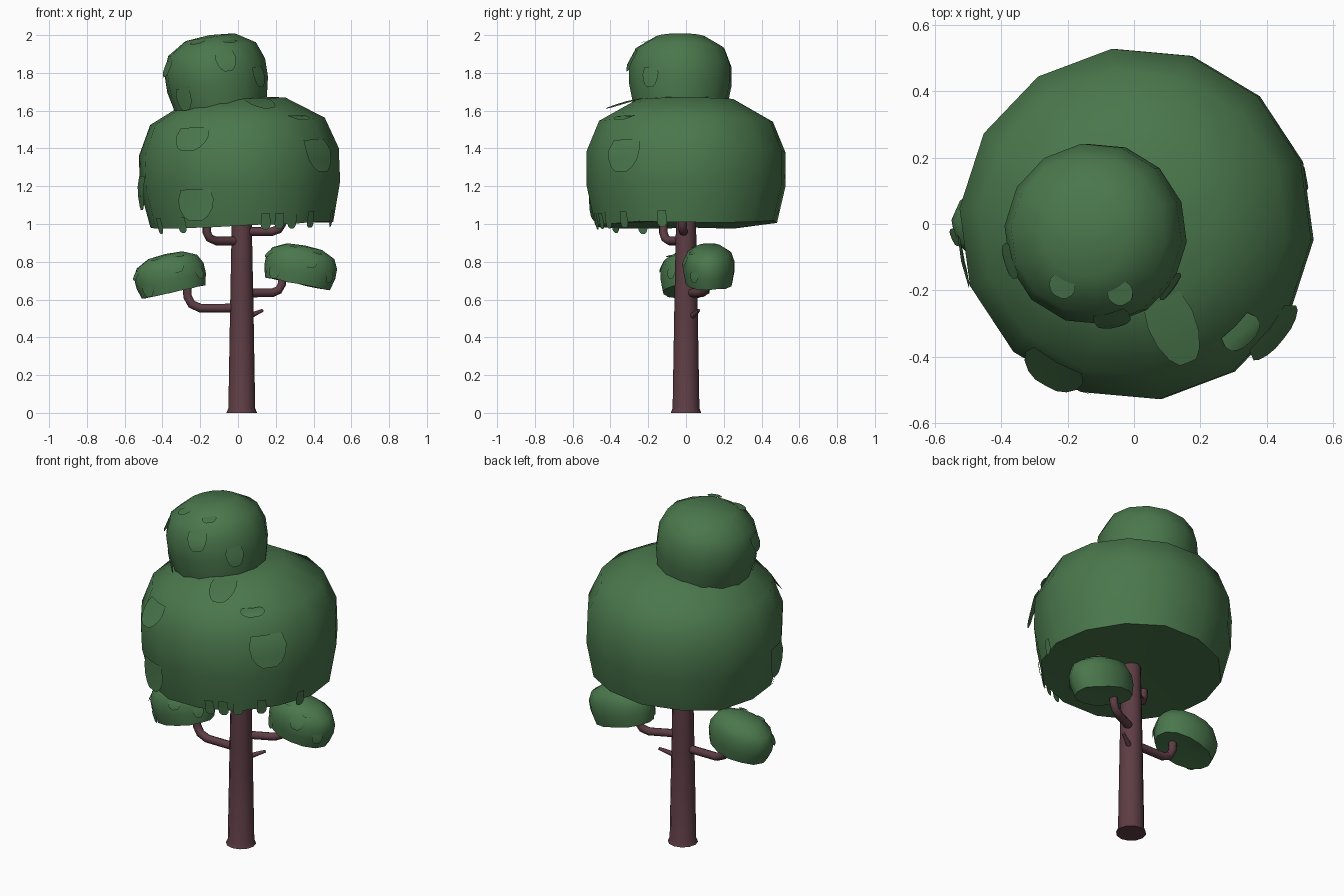
import bpy, bmesh, math, random
from mathutils import Vector

if "Cube" in bpy.data.objects:
    bpy.data.objects.remove(bpy.data.objects["Cube"])

random.seed(4)


def material(name, rgb):
    m = bpy.data.materials.new(name)
    m.diffuse_color = (*rgb, 1)
    m.use_nodes = True
    m.node_tree.nodes["Principled BSDF"].inputs["Base Color"].default_value = m.diffuse_color
    return m


GREEN = material("leaf_green", (0.068, 0.185, 0.072))
BARK = material("bark", (0.11, 0.047, 0.058))

# Half profile of a leaf dome (radius, height) from crown to rim, plus a hanging tip
PROFILE = [(0, 1), (.48, .97), (.86, .80), (.985, .56), (.985, .30), (.9, 0), (.88, -.05)]
SIDES = 14


def on_dome(s, angle, lift=0):
    """Point at profile position s; angle 0 faces the front."""
    i = min(int(s), len(PROFILE) - 2)
    f = s - i
    r = PROFILE[i][0] * (1 - f) + PROFILE[i + 1][0] * f
    z = PROFILE[i][1] * (1 - f) + PROFILE[i + 1][1] * f
    p = Vector((r * math.sin(angle), -r * math.cos(angle), z))
    return p + (p - Vector((0, 0, .3))).normalized() * lift


def finish(name, bm, mat, smooth=40):
    me = bpy.data.meshes.new(name)
    bm.to_mesh(me)
    bm.free()
    ob = bpy.data.objects.new(name, me)
    bpy.context.collection.objects.link(ob)
    me.materials.append(mat)
    bpy.ops.object.select_all(action='DESELECT')
    ob.select_set(True)
    bpy.context.view_layer.objects.active = ob
    bpy.ops.object.shade_smooth_by_angle(angle=math.radians(smooth))
    return ob


def add_leaf(bm, angle, s0, s1, half_width, tip_lift=.05):
    """Rounded tongue lying on the dome and lifting away at its tip."""
    rows = []
    for u, w in ((0, .85), (.35, 1), (.65, .9), (.88, .65), (1, .35)):
        s = s0 + (s1 - s0) * u
        radius = max(.3, on_dome(s, 0).xy.length)
        rows.append([bm.verts.new(on_dome(s, angle + k * w * half_width / radius,
                                          .004 + tip_lift * u)) for k in (-1, 0, 1)])
    for a, b in zip(rows, rows[1:]):
        for i in range(2):
            bm.faces.new((a[i], b[i], b[i + 1], a[i + 1]))


def leaf_dome(name, loc, scale, tilt, leaves):
    bm = bmesh.new()
    top = bm.verts.new(on_dome(0, 0))
    rings = []
    for s in range(1, 6):
        ring = []
        for i in range(SIDES):
            v = bm.verts.new(on_dome(s, math.tau * (i + .3) / SIDES))
            if s == 5:
                v.co.z += random.uniform(-.02, .02)
            ring.append(v)
        rings.append(ring)
    under = bm.verts.new((0, 0, .03))
    for i in range(SIDES):
        j = (i + 1) % SIDES
        bm.faces.new((top, rings[0][i], rings[0][j]))
        for a, b in zip(rings, rings[1:]):
            bm.faces.new((a[i], b[i], b[j], a[j]))
        bm.faces.new((under, rings[-1][j], rings[-1][i]))
    for deg, *rest in leaves:
        add_leaf(bm, math.radians(deg), *rest)
    ob = finish(name, bm, GREEN)
    ob.location, ob.scale = loc, scale
    ob.rotation_euler.y = math.radians(tilt)


# Foliage
tips = [(a, 4.75, 5.9, .05, .01) for a in (-62, -40, 15, 24, 33, 48, 75)]
big_leaves = [(-29, 2.15, 2.95, .18), (-27, 4.05, 4.8, .19, .07), (52, 2.7, 3.7, .19),
              (45, 1.85, 2.15, .12), (22, .95, 1.75, .13, .08), (-78, 3.6, 4.5, .15)]
small_leaves = [(14, 2.2, 3.4, .2), (-72, 2.3, 3.2, .2), (-25, 1.2, 1.6, .15),
                (55, 3.4, 4.4, .18), (30, 1.5, 1.9, .14), (-45, 3.9, 4.9, .2)]
leaf_dome("main_canopy", (.02, 0, 1.0), (.54, .54, .68), -2.4, big_leaves + tips)
leaf_dome("top_canopy", (-.09, -.03, 1.625), (.275, .278, .38), -9, small_leaves)
leaf_dome("left_leaf_clump", (-.34, 0, .64), (.192, .138, .206), -13, small_leaves)
leaf_dome("right_leaf_clump", (.315, .122, .684), (.195, .138, .206), 11, small_leaves)

# Trunk: tapered with a small flare at the ground
bm = bmesh.new()
rings = [[bm.verts.new((.02 + r * math.cos(math.tau * i / 12), r * math.sin(math.tau * i / 12), z))
          for i in range(12)] for r, z in ((.081, 0), (.071, .025), (.062, .55), (.052, 1.06))]
for a, b in zip(rings, rings[1:]):
    for i in range(12):
        j = (i + 1) % 12
        bm.faces.new((a[i], a[j], b[j], b[i]))
bm.faces.new(rings[0][::-1])
bm.faces.new(rings[-1])
finish("trunk", bm, BARK)


# Branches: bent tubes; each point is x, y, z, thickness factor
def branch(name, points, radius=.023):
    cu = bpy.data.curves.new(name, 'CURVE')
    cu.dimensions = '3D'
    cu.bevel_depth, cu.bevel_resolution, cu.use_fill_caps = radius, 2, True
    sp = cu.splines.new('POLY')
    sp.points.add(len(points) - 1)
    for p, (x, y, z, f) in zip(sp.points, points):
        p.co, p.radius = (x, y, z, 1), f
    sp.use_smooth = True
    cu.materials.append(BARK)
    bpy.context.collection.objects.link(bpy.data.objects.new(name, cu))


branch("lower_left_branch", [(.02, 0, .555, 1), (-.2, 0, .555, 1), (-.245, 0, .575, 1),
                             (-.267, 0, .615, 1), (-.27, 0, .70, 1)])
branch("lower_right_branch", [(.02, .01, .635, 1), (.18, .085, .635, 1), (.215, .1, .65, 1),
                              (.232, .108, .68, 1), (.235, .11, .75, 1)])
branch("upper_left_branch", [(.02, 0, .91, 1), (-.115, -.088, .91, 1), (-.15, -.11, .925, 1),
                             (-.165, -.12, .955, 1), (-.167, -.121, 1.03, 1)])
branch("upper_right_branch", [(.02, -.01, .96, 1), (.18, -.015, .96, 1), (.215, -.017, .972, 1),
                              (.232, -.018, 1.0, 1), (.235, -.018, 1.06, 1)])
branch("twig", [(.05, .025, .507, 1.2), (.13, .068, .543, .6)], .014)
